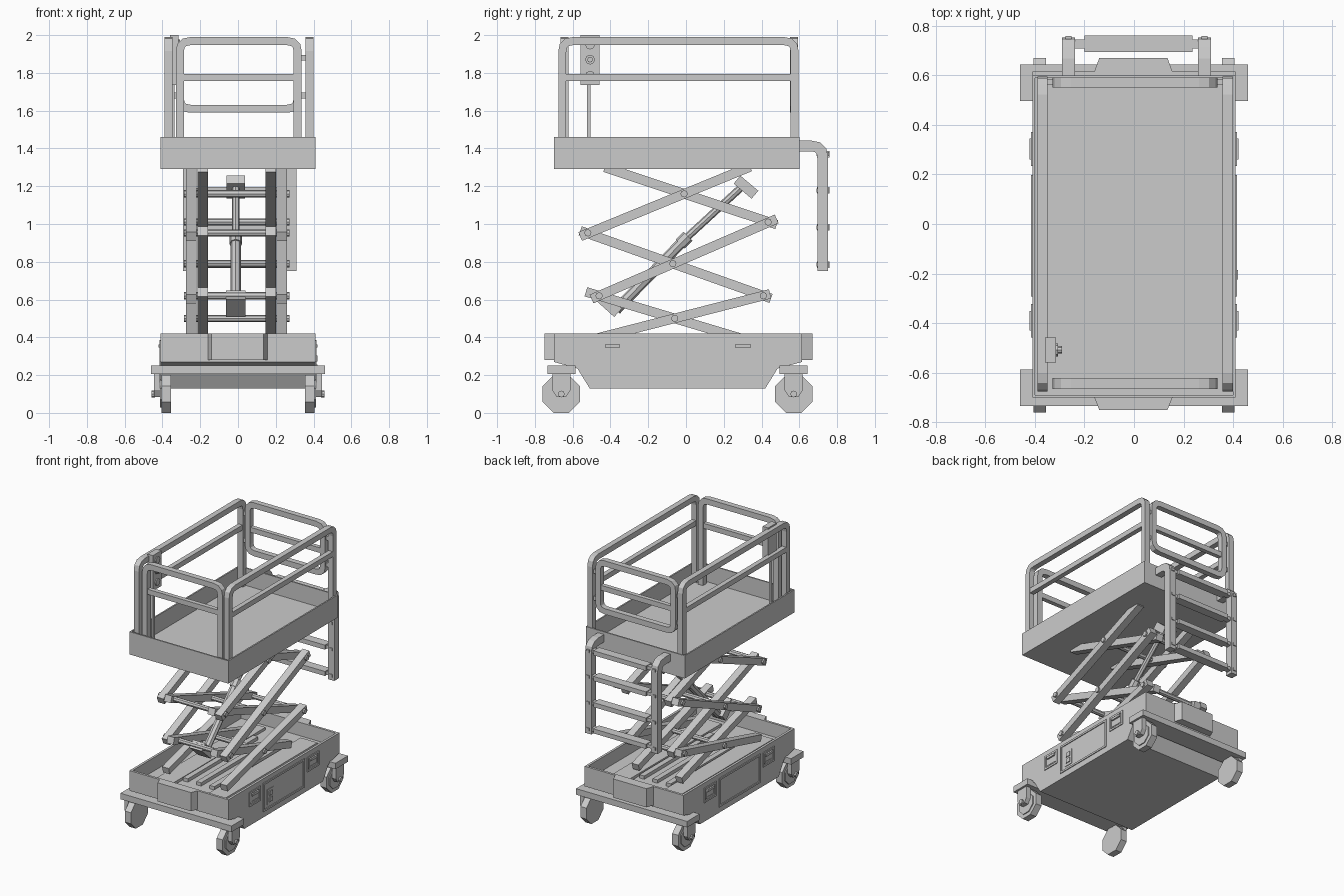
import bpy, bmesh
from math import pi, cos, sin
from mathutils import Vector, Matrix

if "Cube" in bpy.data.objects:
    bpy.data.objects.remove(bpy.data.objects["Cube"])

PLANES = {"side": lambda u, v, t: (t, u, v),    # u=y, v=z, extruded in x
          "front": lambda u, v, t: (u, t, v),   # u=x, v=z, extruded in y
          "top": lambda u, v, t: (u, v, t)}     # u=x, v=y, extruded in z

def finish(name, bm):
    bmesh.ops.recalc_face_normals(bm, faces=bm.faces)
    me = bpy.data.meshes.new(name)
    bm.to_mesh(me)
    bm.free()
    ob = bpy.data.objects.new(name, me)
    bpy.context.collection.objects.link(ob)
    return ob

def prism(name, pts, t0, t1, plane="side", tray=None):
    bm = bmesh.new()
    f = PLANES[plane]
    a = [bm.verts.new(f(u, v, t0)) for u, v in pts]
    b = [bm.verts.new(f(u, v, t1)) for u, v in pts]
    bm.faces.new(a)
    bm.faces.new(b)
    for i in range(len(pts)):
        j = (i + 1) % len(pts)
        bm.faces.new((a[i], a[j], b[j], b[i]))
    if tray:  # hollow out the top face: (wall thickness, depth)
        bmesh.ops.recalc_face_normals(bm, faces=bm.faces)
        top = max(bm.faces, key=lambda q: q.calc_center_median().z)
        bmesh.ops.inset_individual(bm, faces=[top], thickness=tray[0])
        bmesh.ops.inset_individual(bm, faces=[top], thickness=0, depth=-tray[1])
    return finish(name, bm)

def box(name, x0, x1, y0, y1, z0, z1, tray=None):
    return prism(name, [(x0, y0), (x1, y0), (x1, y1), (x0, y1)], z0, z1, "top", tray)

def ngon(u, v, r, n, phase=0.0):
    return [(u + r * cos(phase + 2 * pi * i / n), v + r * sin(phase + 2 * pi * i / n)) for i in range(n)]

def rounded(pts, r, closed=False, n=3):
    """Replace path corners by short arcs."""
    out, m = [], len(pts)
    for i, p in enumerate(pts):
        p = Vector(p)
        if not closed and i in (0, m - 1):
            out.append(p)
            continue
        a = p + (Vector(pts[i - 1]) - p).normalized() * r
        b = p + (Vector(pts[(i + 1) % m]) - p).normalized() * r
        for k in range(n + 1):
            t = k / n
            out.append(a * (1 - t) ** 2 + p * 2 * t * (1 - t) + b * t * t)
    return out

def band(name, pts, w, t0, t1, plane="side", closed=False):
    """Rectangular bar swept along a flat path with mitred joints."""
    bm = bmesh.new()
    f = PLANES[plane]
    pts = [Vector(p) for p in pts]
    m, rings = len(pts), []
    for i, p in enumerate(pts):
        d0 = (p - pts[i - 1]).normalized() if i or closed else None
        d1 = (pts[(i + 1) % m] - p).normalized() if i < m - 1 or closed else None
        d0, d1 = d0 or d1, d1 or d0
        n0, n1 = Vector((-d0.y, d0.x)), Vector((-d1.y, d1.x))
        n = (n0 + n1).normalized()
        n *= w / 2 / n.dot(n0)
        l, r = p + n, p - n
        rings.append([bm.verts.new(f(*c)) for c in
                      ((l.x, l.y, t0), (l.x, l.y, t1), (r.x, r.y, t1), (r.x, r.y, t0))])
    for i in range(m if closed else m - 1):
        a, b = rings[i], rings[(i + 1) % m]
        for k in range(4):
            bm.faces.new((a[k], a[(k + 1) % 4], b[(k + 1) % 4], b[k]))
    if not closed:
        bm.faces.new(rings[0])
        bm.faces.new(rings[-1])
    return finish(name, bm)

def rod(name, p, q, r, n=8):
    p, q = Vector(p), Vector(q)
    bm = bmesh.new()
    mat = Matrix.Translation((p + q) / 2) @ (q - p).to_track_quat("Z", "Y").to_matrix().to_4x4()
    bmesh.ops.create_cone(bm, cap_ends=True, segments=n, radius1=r, radius2=r,
                          depth=(q - p).length, matrix=mat)
    return finish(name, bm)

# chassis
prism("chassis", [(-.70, .42), (-.70, .27), (-.575, .235), (-.51, .13), (.42, .13),
                  (.485, .235), (.615, .27), (.615, .42)], -.41, .41, tray=(.025, .10))
prism("front_bumper", [(-.16, -.70), (-.14, -.75), (.135, -.75), (.155, -.70)], .28, .42, "top")
prism("rear_bumper", [(-.16, .615), (-.14, .67), (.135, .67), (.155, .615)], .28, .42, "top")
for x in (-.12, -.01, .10):
    box("chassis_inner_bar", x - .02, x + .02, -.45, .38, .32, .345)
for x in (-.22, .21):
    box("scissor_track", x - .07, x + .07, -.62, .54, .32, .34)

# axle beams and casters
for end, yc in (("front", -.66), ("rear", .57)):
    box(end + "_axle_beam", -.46, .46, yc - .074, yc + .074, .205, .25)
    for s in (-1, 1):
        prism(end + "_wheel", ngon(yc, .10, .108, 8, pi / 8), s * .355, s * .405)
        prism(end + "_wheel_hub", ngon(yc, .10, .078, 8, pi / 8), s * .40, s * .412)
        fork = [(yc - .048, .205), (yc - .048, .12), (yc - .025, .085), (yc + .025, .085),
                (yc + .048, .12), (yc + .048, .205)]
        prism(end + "_wheel_fork", fork, s * .412, s * .445)
        prism(end + "_wheel_bolt", ngon(yc, .10, .018, 8), s * .44, s * .458)

# side hatches
for s in (-1, 1):
    for name, y0, y1, z0, z1 in (("large_hatch", -.285, .19, .18, .38),
                                 ("front_hatch", -.45, -.33, .28, .375),
                                 ("rear_hatch", .24, .365, .28, .375)):
        band(name + "_frame", [(y0, z0), (y1, z0), (y1, z1), (y0, z1)], .014,
             s * .405, s * .416, closed=True)
        if name != "large_hatch":
            prism(name + "_handle", [(y0 + .02, .345), (y1 - .02, .345), (y1 - .02, .362),
                                     (y0 + .02, .362)], s * .405, s * .422)
            band(name + "_latch", [(y0 + .018, .3), (y1 - .018, .3), (y1 - .018, .36),
                                   (y0 + .018, .36)], .006, s * .405, s * .413, closed=True)
box("switch_plate", .405, .414, -.24, -.17, .205, .32)
for z in (.24, .287):
    box("switch", .41, .42, -.224, -.186, z - .016, z + .016)

# scissor arms: (inner?, start, end) in y, z
ARMS = [(0, (-.50, .388), (.445, .63)), (1, (.35, .377), (-.53, .641)),
        (0, (-.50, .603), (.48, 1.027)), (1, (.45, .606), (-.56, .964)),
        (0, (-.56, .934), (.34, 1.303)), (1, (.48, .997), (-.43, 1.30))]
for inner, p, q in ARMS:
    for x0, x1 in (((-.215, -.16), (.145, .20)) if inner else ((-.275, -.22), (.205, .26))):
        band("scissor_arm", [p, q], .05, x0, x1)
for y, z in ((-.06, .50), (.41, .62), (-.46, .62), (-.07, .79), (.435, 1.01), (-.52, .953), (-.01, 1.16)):
    rod("scissor_pin", (-.287, y, z), (.272, y, z), .019)

# hydraulic cylinder
cx = -.012
rod("cylinder_barrel", (cx, -.37, .545), (cx, .0, .925), .028)
rod("cylinder_rod", (cx, .0, .925), (cx, .31, 1.21), .02)
rod("cylinder_collar", (cx, -.03, .895), (cx, .01, .935), .034)
band("cylinder_lower_mount", [(-.465, .625), (-.36, .53)], .06, cx - .052, cx + .052)
band("cylinder_upper_mount", [(.27, 1.235), (.365, 1.155)], .055, cx - .05, cx + .05)

# platform
box("platform_tray", -.41, .41, -.70, .60, 1.29, 1.46, tray=(.015, .13))

# guard rails
for name, x0, x1 in (("left_rail", -.39, -.348), ("right_rail", .358, .40)):
    band(name, rounded([(-.655, 1.33), (-.655, 1.968), (.575, 1.968), (.575, 1.33)], .055),
         .042, x0, x1)
    box(name + "_middle", x0 + .003, x1 - .003, -.64, .56, 1.757, 1.795)
band("front_rail", rounded([(-.308, 1.33), (-.308, 1.968), (.316, 1.968), (.316, 1.33)], .055),
     .042, -.665, -.622, "front")
box("front_rail_middle", -.295, .30, -.66, -.627, 1.757, 1.795)
band("rear_gate", rounded([(-.308, 1.61), (-.308, 1.968), (.316, 1.968), (.316, 1.61)], .055, True),
     .042, .55, .592, "front", True)
box("rear_gate_middle", -.295, .30, .555, .587, 1.757, 1.795)
for x in (-.338, .337):
    for z in (1.68, 1.88):
        box("gate_hinge", x - .025, x + .025, .56, .582, z - .015, z + .015)

# control box
box("control_box", -.36, -.315, -.558, -.458, 1.735, 2.0)
for z in (1.95, 1.87, 1.785):
    rod("control_dial", (-.32, -.508, z), (-.306, -.508, z), .026)
rod("joystick", (-.31, -.508, 1.87), (-.29, -.508, 1.87), .015)
box("control_cable", -.352, -.336, -.523, -.505, 1.33, 1.74)

# ladder
for x0, x1 in ((-.29, -.238), (.258, .31)):
    band("ladder_stile", rounded([(.59, 1.413), (.724, 1.413), (.724, .75)], .06),
         .056, x0, x1)
for z in (1.37, 1.178, .982, .785):
    box("ladder_rung", -.20, .235, .693, .76, z - .017, z + .017)
    box("ladder_rung_core", -.27, .29, .708, .745, z - .012, z + .012)
    for x in (-.264, .284):
        box("ladder_bolt", x - .012, x + .012, .69, .758, z - .01, z + .01)
